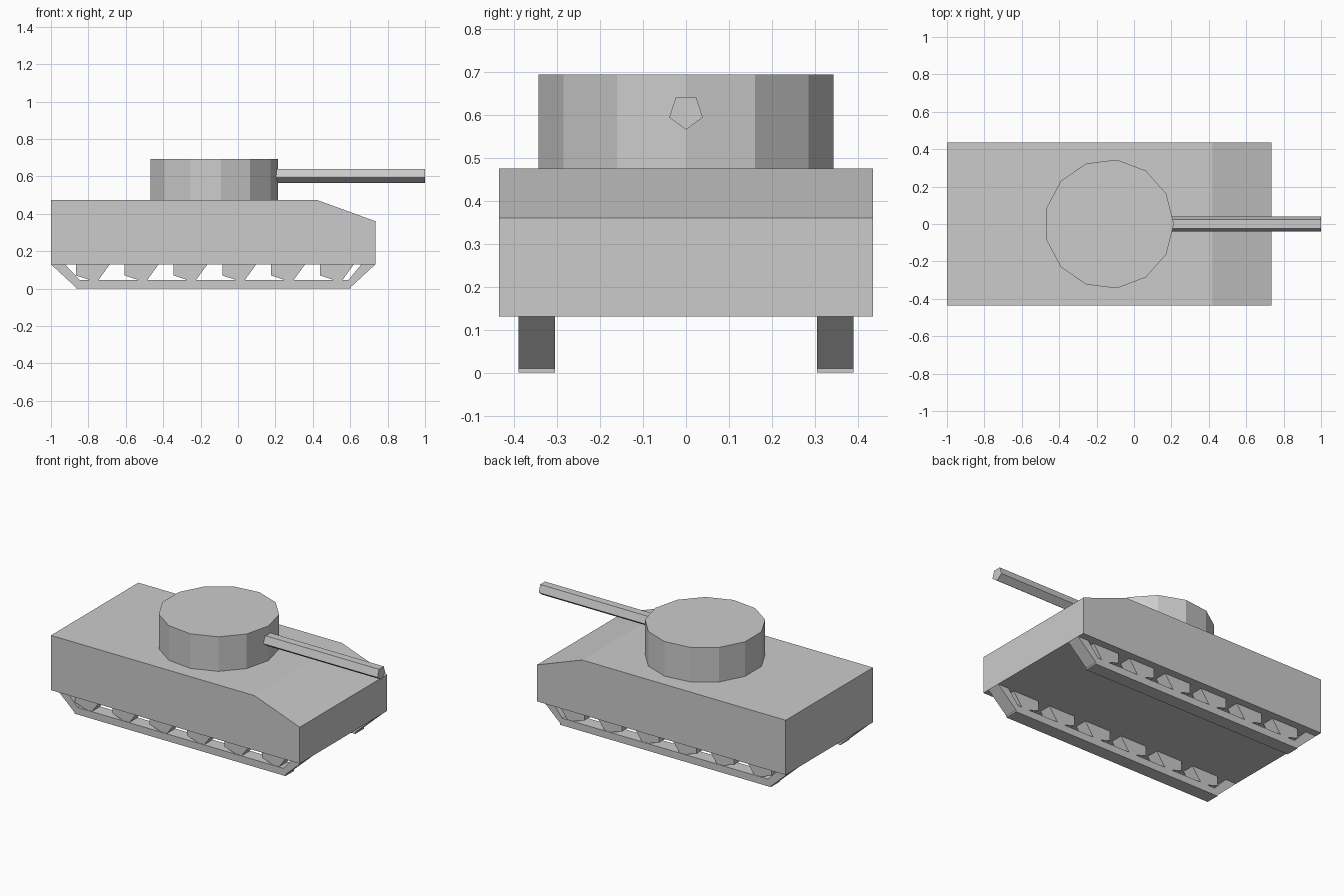
import bpy
import bmesh
import math

default_cube = bpy.data.objects.get("Cube")
if default_cube:
    bpy.data.objects.remove(default_cube, do_unlink=True)

grey = bpy.data.materials.new("plain grey")
grey.use_nodes = True
GREY = (0.6, 0.6, 0.6, 1)
grey.diffuse_color = GREY
grey.node_tree.nodes["Principled BSDF"].inputs["Base Color"].default_value = GREY


def prism(name, base, offset):
    """Extrude a closed 3D outline along an offset into a flat-shaded solid."""
    bm = bmesh.new()
    face = bm.faces.new([bm.verts.new(p) for p in base])
    result = bmesh.ops.extrude_face_region(bm, geom=[face], use_keep_orig=True)
    moved = [v for v in result["geom"] if isinstance(v, bmesh.types.BMVert)]
    bmesh.ops.translate(bm, verts=moved, vec=offset)
    bmesh.ops.recalc_face_normals(bm, faces=bm.faces)
    mesh = bpy.data.meshes.new(name)
    bm.to_mesh(mesh)
    bm.free()
    mesh.materials.append(grey)
    obj = bpy.data.objects.new(name, mesh)
    bpy.context.collection.objects.link(obj)
    return obj


def side_prism(name, profile, y0, y1):
    """Extrude an x-z profile across the width."""
    return prism(name, [(x, y0, z) for x, z in profile], (0, y1 - y0, 0))


def ring(sides, radius, start=0.0):
    angles = [start + math.tau * i / sides for i in range(sides)]
    return [(radius * math.cos(a), radius * math.sin(a)) for a in angles]


# Hull with a sloped nose
side_prism("hull", [(-1, 0.13), (0.735, 0.13), (0.735, 0.36),
                    (0.42, 0.475), (-1, 0.475)], -0.435, 0.435)

# Thirteen-sided turret
prism("turret", [(x - 0.133, y, 0.475) for x, y in ring(13, 0.346)], (0, 0, 0.218))

# Five-sided gun barrel with an edge pointing down
prism("gun_barrel", [(0.19, y, z + 0.606) for y, z in ring(5, 0.041, -math.pi / 2)],
      (0.81, 0, 0))

# Track belts and five-sided road wheels on both sides
BELT = [(-1, 0.13), (-0.87, 0.01), (-0.865, 0), (0.605, 0), (0.605, 0.01),
        (0.735, 0.13), (0.66, 0.13), (0.589, 0.045), (-0.845, 0.045), (-0.925, 0.13)]
for side, sign in (("left", 1), ("right", -1)):
    side_prism(f"{side}_track", BELT, sign * 0.305, sign * 0.39)
    for i in range(6):
        centre = -0.786 + 0.261 * i
        wheel = [(x + centre, z + 0.129) for x, z in ring(5, 0.1)]
        side_prism(f"{side}_wheel_{i + 1}", wheel, sign * 0.308, sign * 0.387)
